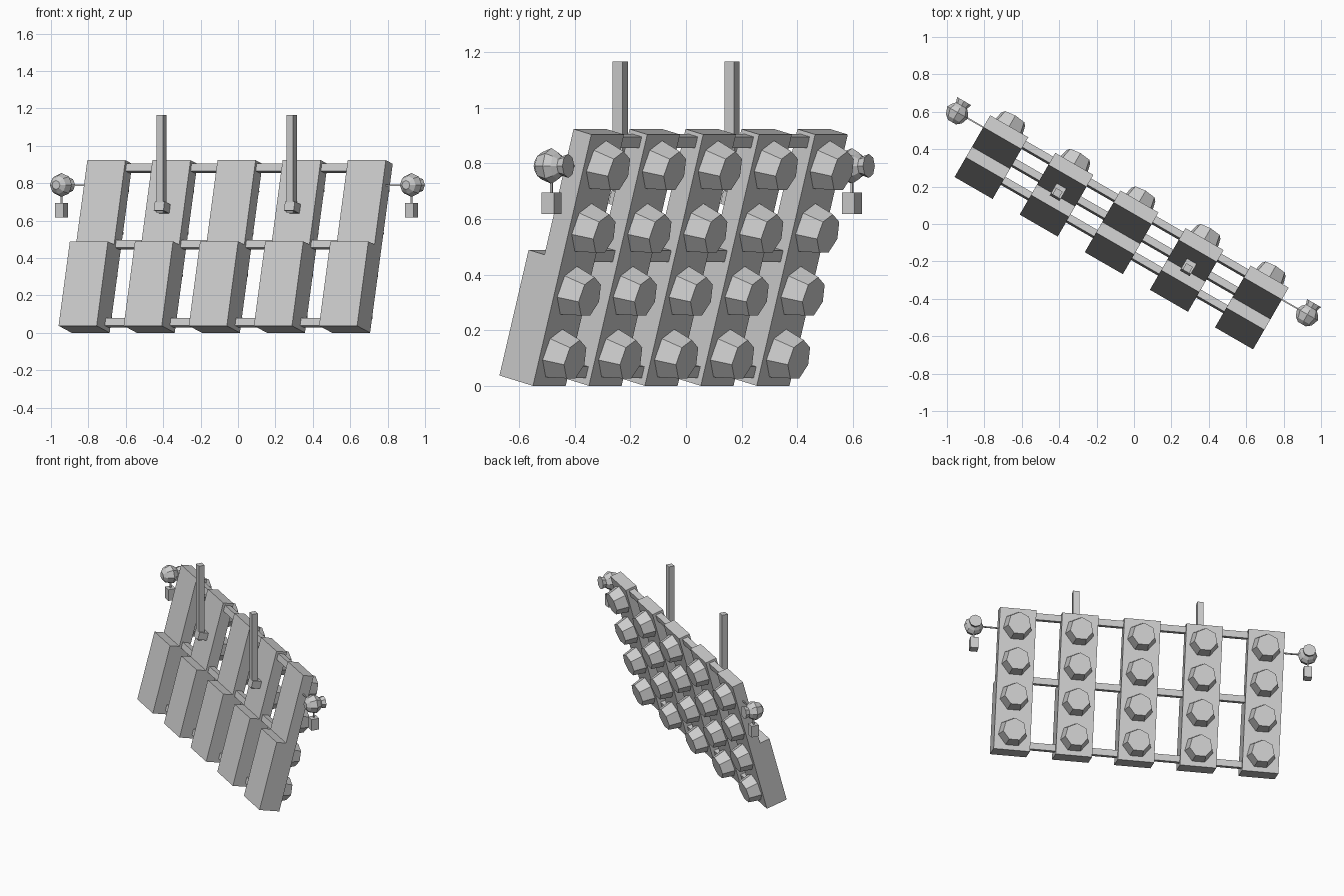
import bpy, bmesh
from math import radians
from mathutils import Matrix, Vector

if "Cube" in bpy.data.objects:
    bpy.data.objects.remove(bpy.data.objects["Cube"])

grey = bpy.data.materials.new("plain_grey")
grey.use_nodes = True
grey.diffuse_color = (0.6, 0.6, 0.6, 1)
grey.node_tree.nodes["Principled BSDF"].inputs["Base Color"].default_value = (0.6, 0.6, 0.6, 1)

# Upright frame turned about z, and the leaning frame of the panels within it
upright = Matrix.Rotation(radians(-30), 4, 'Z') @ Matrix.Translation((-0.035, 0, 0))
leaning = upright @ Matrix.Translation((0, -0.123, 0)) @ Matrix.Rotation(radians(-15), 4, 'X')

LENGTH, WIDTH, SPACING = 0.935, 0.235, 0.402


def finish(name, bm, frame):
    bmesh.ops.recalc_face_normals(bm, faces=bm.faces)
    mesh = bpy.data.meshes.new(name)
    bm.to_mesh(mesh)
    bm.free()
    mesh.materials.append(grey)
    obj = bpy.data.objects.new(name, mesh)
    obj.matrix_world = frame
    bpy.context.collection.objects.link(obj)


def box(name, low, high, frame):
    low, high = Vector(low), Vector(high)
    bm = bmesh.new()
    bmesh.ops.create_cube(bm, size=1, matrix=Matrix.Translation((low + high) / 2)
                          @ Matrix.Diagonal((*(high - low), 1)))
    finish(name, bm, frame)


def turned(name, profile, sides, centre, frame):
    """Faceted solid around the y axis from (y, radius) pairs."""
    bm = bmesh.new()
    rings = []
    for y, r in profile:
        turn = [Matrix.Rotation(radians(360 * i / sides), 3, 'Y') for i in range(sides)]
        rings.append([bm.verts.new(Vector(centre) + t @ Vector((0, y, r))) for t in turn])
    for a, b in zip(rings, rings[1:]):
        for i in range(sides):
            j = (i + 1) % sides
            bm.faces.new((a[i], a[j], b[j], b[i]))
    bm.faces.new(rings[0])
    bm.faces.new(rings[-1])
    finish(name, bm, frame)


# Stepped panels with four lamps on the back of each
for p in range(5):
    u = (p - 2) * SPACING
    bm = bmesh.new()
    outline = [(0, 0), (-0.144, 0), (-0.144, LENGTH / 2), (-0.076, LENGTH / 2),
               (-0.076, LENGTH), (0, LENGTH)]
    face = bm.faces.new([bm.verts.new((u - WIDTH / 2, y, z)) for y, z in outline])
    side = bmesh.ops.extrude_face_region(bm, geom=[face])
    bmesh.ops.translate(bm, vec=(WIDTH, 0, 0),
                        verts=[v for v in side["geom"] if isinstance(v, bmesh.types.BMVert)])
    finish(f"panel_{p + 1}", bm, leaning)
    for k in range(4):
        turned(f"lamp_{p + 1}_{k + 1}", [(-0.005, 0.095), (0.08, 0.075)], 7,
               (u, 0, LENGTH * (k + 0.5) / 4), leaning)

# Rails joining the panels
reach = 2 * SPACING
for name, s in (("bottom_rail", 0.045), ("middle_rail", 0.477), ("top_rail", 0.9)):
    box(name, (-reach, -0.06, s - 0.021), (reach, -0.02, s + 0.021), leaning)

for side, name in ((-1, "right"), (1, "left")):
    # Upright post on its bracket
    u = side * SPACING
    box(name + "_post", (u - 0.02, -0.081, 0.64), (u + 0.02, -0.041, 1.165), upright)
    box(name + "_bracket", (u - 0.03, -0.14, 0.64), (u + 0.03, -0.07, 0.69), leaning)

    # Horn at the end of a thin arm, with a hanging box
    u = side * 1.08
    turned(name + "_horn", [(-0.06, 0.024), (-0.04, 0.049), (0, 0.064), (0.025, 0.05),
                            (0.042, 0.034), (0.07, 0.043)], 8, (u, 0.045, 0.79), upright)
    ends = sorted((side * 0.9, u))
    box(name + "_arm", (ends[0], 0.041, 0.786), (ends[1], 0.049, 0.794), upright)
    box(name + "_hanger", (u - 0.004, 0.041, 0.68), (u + 0.004, 0.049, 0.79), upright)
    box(name + "_hanging_box", (u - 0.026, 0.019, 0.617), (u + 0.026, 0.071, 0.695), upright)
